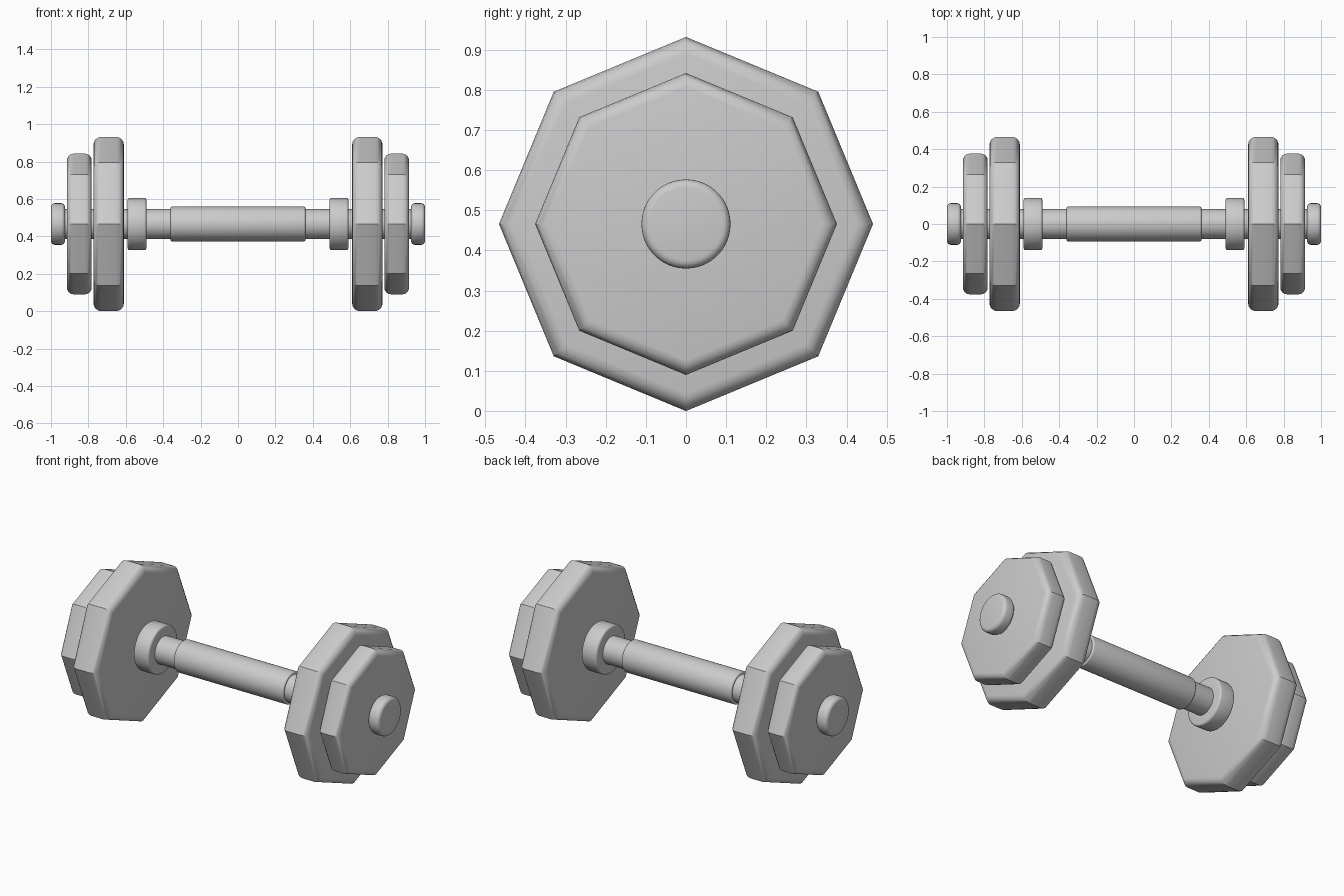
import bpy, bmesh, math

AXIS_Z = 0.466

cube = bpy.data.objects.get("Cube")
if cube:
    bpy.data.objects.remove(cube, do_unlink=True)

grey = bpy.data.materials.new("light_grey_metal")
grey.use_nodes = True
grey.diffuse_color = (0.6, 0.6, 0.61, 1)
grey.node_tree.nodes["Principled BSDF"].inputs["Base Color"].default_value = grey.diffuse_color


def turned_part(name, x0, x1, radius, sides, rounding, steps=4):
    """Closed disc along x with rounded rims; one side count for round or octagonal parts."""
    profile = []
    for i in range(steps + 1):
        a = math.pi / 2 * i / steps
        profile.append((x0 + rounding * (1 - math.sin(a)),
                        radius - rounding * (1 - math.cos(a))))
    # the arc runs from the outer wall to the end face, so order it end face first
    left = [(x0 + rounding * (1 - math.sin(math.pi / 2 * i / steps)),
             radius - rounding * (1 - math.cos(math.pi / 2 * i / steps)))
            for i in range(steps, -1, -1)]
    profile = left + [(x0 + x1 - x, r) for x, r in reversed(left)]

    bm = bmesh.new()
    rings = []
    for x, r in profile:
        rings.append([bm.verts.new((x, r * math.sin(t), r * math.cos(t)))
                      for t in (math.tau * k / sides for k in range(sides))])
    for a, b in zip(rings, rings[1:]):
        for k in range(sides):
            n = (k + 1) % sides
            bm.faces.new((a[k], a[n], b[n], b[k]))
    bm.faces.new(rings[0])
    bm.faces.new(rings[-1])
    bmesh.ops.recalc_face_normals(bm, faces=bm.faces)
    mesh = bpy.data.meshes.new(name)
    bm.to_mesh(mesh)
    bm.free()
    mesh.materials.append(grey)

    obj = bpy.data.objects.new(name, mesh)
    obj.location.z = AXIS_Z
    bpy.context.collection.objects.link(obj)
    bpy.ops.object.select_all(action="DESELECT")
    obj.select_set(True)
    bpy.context.view_layer.objects.active = obj
    bpy.ops.object.shade_smooth_by_angle(angle=math.radians(35))
    return obj


# Bar and grip
turned_part("bar", -0.96, 0.96, 0.08, 48, 0.005)
turned_part("grip", -0.36, 0.36, 0.093, 48, 0.008)

# Weights and fittings, repeated at both ends
end_parts = [
    ("collar", 0.49, 0.59, 0.14, 48, 0.012),
    ("large_plate", 0.61, 0.773, 0.466, 8, 0.042),
    ("small_plate", 0.782, 0.915, 0.376, 8, 0.036),
    ("end_cap", 0.925, 1.0, 0.111, 48, 0.02),
]
for name, inner, outer, radius, sides, rounding in end_parts:
    turned_part("left_" + name, inner, outer, radius, sides, rounding)
    turned_part("right_" + name, -outer, -inner, radius, sides, rounding)
